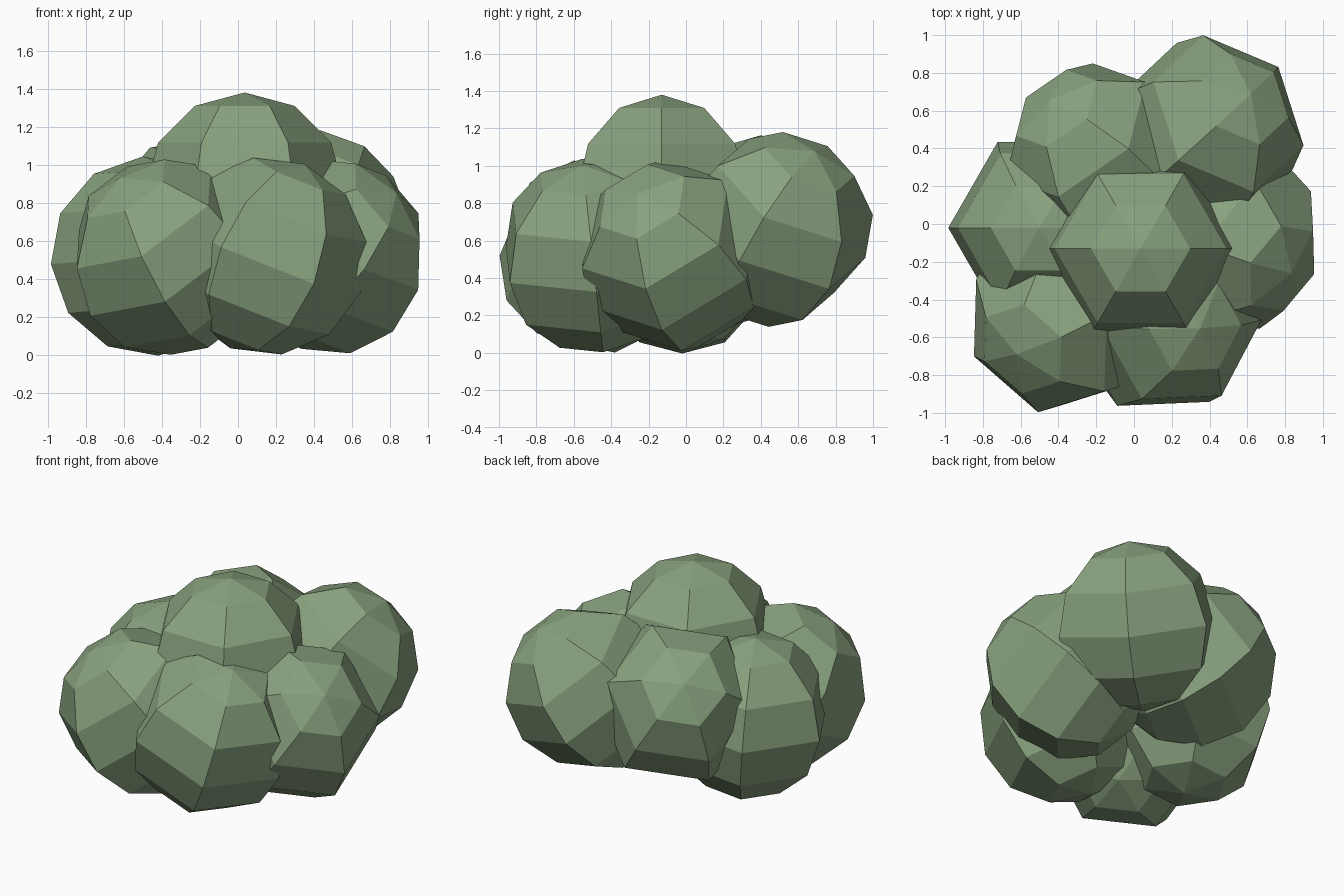
import bpy, math
from mathutils import Vector, Matrix

if "Cube" in bpy.data.objects:
    bpy.data.objects.remove(bpy.data.objects["Cube"])

green = bpy.data.materials.new("leaf_green")
green.diffuse_color = (0.25, 0.36, 0.21, 1)
green.use_nodes = True
green.node_tree.nodes["Principled BSDF"].inputs["Base Color"].default_value = green.diffuse_color

R = 0.525


def clump(name, loc, axis, side):
    """Six-sided, six-ring faceted leaf ball; one meridian faces `side`."""
    bpy.ops.mesh.primitive_uv_sphere_add(segments=6, ring_count=6, radius=R)
    ob = bpy.context.object
    ob.name = name
    me = ob.data
    # put the first meridian on local +x
    eq = max(me.vertices, key=lambda v: round(math.hypot(v.co.x, v.co.y), 4)).co
    zero = Matrix.Rotation(-math.atan2(eq.y, eq.x), 4, 'Z')
    z = Vector(axis).normalized()
    s = Vector(side)
    x = (s - z * s.dot(z)).normalized()
    frame = Matrix((x, z.cross(x), z)).transposed().to_4x4()
    me.transform(Matrix.Translation(loc) @ frame @ zero)
    me.materials.append(green)
    return ob


# crown
clump("top_clump", (0.035, -0.13, 0.855), (0, 0, 1), (1, 0, 0))
# lower ring of foliage
clump("front_left_clump", (-0.37, -0.49, 0.515), (-0.48, -0.38, 0.79), (-0.26, -0.97, 0))
clump("front_right_clump", (0.155, -0.50, 0.52), (0.37, -0.1, 0.92), (1, 0, 0))
clump("right_clump", (0.475, -0.07, 0.52), (0.655, -0.35, 0.61), (0.895, 0.42, 0.15))
clump("left_clump", (-0.46, -0.02, 0.52), (-0.08, 0, 1), (1, 0, 0))
# raised foliage at the back
clump("back_left_clump", (-0.17, 0.34, 0.66), (-0.53, 0.6, 0.6), (0.27, 0.11, 0.96))
clump("back_right_clump", (0.38, 0.48, 0.66), (0.46, 0.4, 0.8), (-0.56, 0.51, 0.65))
